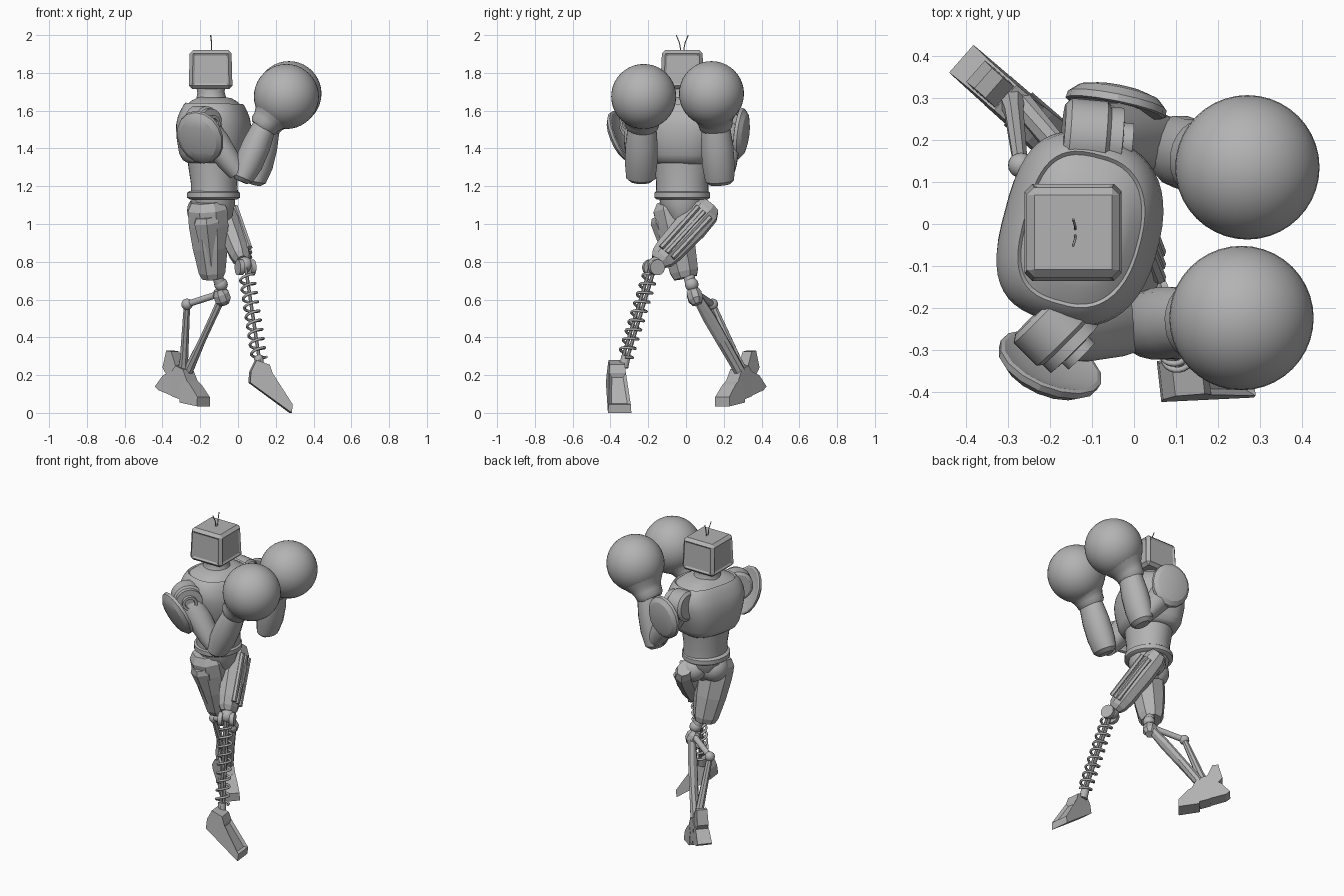
import bpy, bmesh, math
from mathutils import Vector, Matrix

if "Cube" in bpy.data.objects:
    bpy.data.objects.remove(bpy.data.objects["Cube"])

grey = bpy.data.materials.new("plain grey")
grey.use_nodes = True
grey.diffuse_color = (0.45, 0.45, 0.45, 1)
grey.node_tree.nodes["Principled BSDF"].inputs["Base Color"].default_value = (0.45, 0.45, 0.45, 1)


def finish(name, bm, angle=35):
    """Turn a bmesh into a named, shaded object."""
    bmesh.ops.recalc_face_normals(bm, faces=bm.faces)
    mesh = bpy.data.meshes.new(name)
    bm.to_mesh(mesh)
    bm.free()
    obj = bpy.data.objects.new(name, mesh)
    bpy.context.collection.objects.link(obj)
    mesh.materials.append(grey)
    if angle:
        bpy.ops.object.select_all(action='DESELECT')
        obj.select_set(True)
        bpy.context.view_layer.objects.active = obj
        bpy.ops.object.shade_smooth_by_angle(angle=math.radians(angle))


def loft(name, start, end, rings, sides=24, twist=0.0, angle=35, front=2, back=2):
    """Rings of (position along the axis 0..1, radius u, radius v); front and back set how square they are."""
    a, b = Vector(start), Vector(end)
    w = (b - a).normalized()
    v = (Vector((0, 1, 0)) - w * w.y).normalized()
    u = v.cross(w)
    turn = Matrix.Rotation(twist, 3, w)
    u, v = turn @ u, turn @ v
    shape = []
    for i in range(sides):
        k = math.tau * (i + 0.5) / sides
        x, y = math.cos(k), math.sin(k)
        power = 2 / (front if x > 0 else back)
        shape.append((math.copysign(abs(x) ** power, x), math.copysign(abs(y) ** power, y)))
    bm = bmesh.new()
    loops = [[bm.verts.new(a.lerp(b, t) + u * ru * x + v * rv * y) for x, y in shape] for t, ru, rv in rings]
    for low, high in zip(loops, loops[1:]):
        for i in range(sides):
            bm.faces.new((low[i - 1], low[i], high[i], high[i - 1]))
    bm.faces.new(loops[0])
    bm.faces.new(loops[-1])
    finish(name, bm, angle)


def rod(name, a, b, r, sides=12):
    loft(name, a, b, [(0, r, r), (1, r, r)], sides)


def ball(name, centre, r, segs=20):
    bm = bmesh.new()
    bmesh.ops.create_uvsphere(bm, u_segments=segs, v_segments=segs // 2, radius=r)
    bm.transform(Matrix.Translation(centre))
    finish(name, bm, 50)


def prism(name, profile, origin, yaw, width, taper=1.0, inset=False):
    """Extrude a (length, height) profile sideways; the top may be narrower."""
    along = Vector((math.cos(yaw), math.sin(yaw), 0))
    side = Vector((-along.y, along.x, 0))
    top = max(z for s, z in profile)
    bm = bmesh.new()
    ends = []
    for k in (-0.5, 0.5):
        ends.append([bm.verts.new(Vector(origin) + along * s + Vector((0, 0, z))
                     + side * k * width * (1 + (taper - 1) * z / top)) for s, z in profile])
    strips = [bm.faces.new((ends[0][i - 1], ends[0][i], ends[1][i], ends[1][i - 1])) for i in range(len(profile))]
    bm.faces.new(ends[0])
    bm.faces.new(ends[1])
    bmesh.ops.recalc_face_normals(bm, faces=bm.faces)
    bm.normal_update()
    if inset:
        face = max(strips, key=lambda f: f.calc_area() * (f.normal.z > 0))
        bmesh.ops.inset_region(bm, faces=[face], thickness=0.022, depth=-0.015)
    finish(name, bm, 0)


def wire(name, points, r):
    curve = bpy.data.curves.new(name, 'CURVE')
    curve.dimensions = '3D'
    curve.bevel_depth = r
    curve.bevel_resolution = 1
    curve.use_fill_caps = True
    line = curve.splines.new('POLY')
    line.points.add(len(points) - 1)
    for p, q in zip(line.points, points):
        p.co = (*q, 1)
    curve.materials.append(grey)
    bpy.context.collection.objects.link(bpy.data.objects.new(name, curve))


# Head: bevelled box, slightly narrower on top, with shallow panels on its sides
bm = bmesh.new()
bmesh.ops.create_cube(bm, size=1)
for vert in bm.verts:
    if vert.co.z > 0:
        vert.co.x *= 0.95
        vert.co.y *= 0.92
bm.transform(Matrix.Translation((-0.145, -0.02, 1.818)) @ Matrix.Diagonal((0.232, 0.232, 0.207, 1)))
bmesh.ops.bevel(bm, geom=bm.edges[:], offset=0.018, segments=1, affect='EDGES', profile=0.5)
bm.normal_update()
panels = [f for f in bm.faces if abs(f.normal.z) < 0.3 and f.calc_area() > 0.015]
bmesh.ops.inset_individual(bm, faces=panels, thickness=0.016, depth=-0.007)
finish("head", bm, 0)
for s in (-1, 1):
    wire("antenna", [(-0.14, -0.02 + s * 0.006, 1.91), (-0.14, -0.02 + s * 0.015, 1.96),
                     (-0.145, -0.02 + s * 0.032, 2.0)], 0.003)

# Torso: waist, chest shell, collar and neck
loft("waist", (-0.125, -0.02, 1.15), (-0.13, -0.02, 1.38),
     [(0, .125, .14), (0.3, .123, .138), (0.7, .135, .15), (1, .14, .155)], 32, -0.1)
loft("chest", (-0.13, -0.015, 1.32), (-0.122, -0.015, 1.67),
     [(0, .125, .15), (.04, .152, .17), (.14, .172, .187), (.4, .187, .212), (.58, .187, .228),
      (.7, .178, .226), (.8, .164, .215), (.88, .15, .196), (.91, .141, .184), (.89, .134, .176),
      (.95, .11, .14), (1, .08, .09)],
     48, -0.26, 35, 2.4, 3)
loft("neck", (-0.14, -0.02, 1.63), (-0.145, -0.02, 1.74),
     [(0, .095, .11), (.3, .08, .085), (.6, .073, .075), (1, .078, .08)])
loft("belt", (-0.13, -0.02, 1.13), (-0.13, -0.02, 1.175),
     [(0, .125, .135), (.2, .14, .148), (.8, .14, .148), (1, .125, .135)], 32)
loft("pelvis", (-0.12, -0.02, 0.97), (-0.13, -0.02, 1.14),
     [(0, .05, .04), (.35, .095, .075), (.75, .115, .12), (1, .12, .125)], 12)

# Arms: joint, upper arm, forearm and big round glove
arms = [
    ("right", (-.23, -.21, 1.535), (-.125, -.315, 1.53), (-.17, -.25, 1.5), (.0, -.245, 1.27),
     (.015, -.24, 1.225), (.15, -.232, 1.54), (.256, -.224, 1.675)),
    ("left", (-.17, .21, 1.55), (-.005, .195, 1.54), (-.08, .215, 1.5), (.08, .195, 1.27),
     (.085, .18, 1.21), (.165, .155, 1.54), (.27, .135, 1.69)),
]
for side, j0, j1, shoulder, elbow, low, wrist, glove in arms:
    loft(side + "_shoulder_joint", j0, j1,
         [(0, .075, .075), (.08, .092, .092), (.6, .092, .092), (.66, .08, .08), (.84, .08, .08),
          (.86, .045, .045), (1, .045, .045), (1, .03, .03), (.93, .028, .028)])
    loft(side + "_upper_arm", shoulder, elbow, [(0, .075, .075), (.3, .078, .08), (.8, .06, .07), (1, .05, .06)], 16)
    loft(side + "_forearm", low, wrist,
         [(0, .035, .055), (.06, .06, .078), (.3, .077, .087), (.6, .077, .087), (.88, .066, .078), (1, .06, .07)], 16)
    loft(side + "_glove_cuff", wrist, glove,
         [(-.25, .064, .074), (-.15, .078, .088), (0, .08, .092), (.15, .092, .102), (.28, .112, .116), (.5, .14, .14)])
    ball(side + "_glove", glove, 0.172, 40)


def pad(name, centre, out, half_w, half_h):
    """Shallow shell whose outer side faces out."""
    c, n = Vector(centre), Vector(out).normalized()
    up = (Vector((0, 0, 1)) - n * n.z).normalized()
    side = up.cross(n)
    bm = bmesh.new()
    loops = [[bm.verts.new(c + n * h + side * half_w * k * math.cos(math.tau * i / 16)
              + up * half_h * k * math.sin(math.tau * i / 16)) for i in range(16)]
             for h, k in [(.022, .5), (.005, .92), (.008, 1), (.025, .98), (.045, .8), (.055, .5)]]
    for a, b in zip(loops, loops[1:]):
        for i in range(16):
            bm.faces.new((a[i], a[i - 1], b[i - 1], b[i]))
    bm.faces.new(loops[0])
    bm.faces.new(loops[-1])
    finish(name, bm, 25)


pad("right_shoulder_pad", (-.195, -.322, 1.465), (-.36, -.84, -.4), .13, .15)
pad("left_shoulder_pad", (-.045, .27, 1.48), (.2, 1, -.12), .122, .138)

# Left leg: broad thigh with ridges, knee, spring shin and wedge foot
hip, knee = Vector((-.085, .13, 1.1)), Vector((.025, -.145, .8))
loft("left_thigh", hip, knee,
     [(0, .045, .058), (.1, .062, .084), (.35, .068, .09), (.8, .062, .08), (.93, .052, .07), (1, .036, .05)],
     8, 0, 0)
for k in (-1, 0, 1):
    shift = Vector((.058, .032 * k, -.028 * k))
    rod("left_thigh_ridge", hip.lerp(knee, .12) + shift, hip.lerp(knee, .84) + shift * .95, .015, 6)
ball("left_hip_ball", (-.1, .06, 1.07), .075)
ball("left_knee_ball", (.035, -.16, .785), .042)
for k in (-1, 1):
    rod("left_knee_disc", (.04 + .018 * k, -.172 + .012 * k, .77), (.04 + .042 * k, -.172 + .022 * k, .77), .042, 16)
top, bottom = Vector((.042, -.18, .76)), Vector((.118, -.335, .25))
axis = (bottom - top).normalized()
u = axis.cross(Vector((0, 1, 0))).normalized()
v = axis.cross(u)
turns, steps = 9, 200
wire("left_shin_spring", [top.lerp(bottom, .06 + .86 * i / steps) + .038 * (
     u * math.cos(math.tau * turns * i / steps) + v * math.sin(math.tau * turns * i / steps))
     for i in range(steps + 1)], .0075)
for k in (-1, 1):
    rod("left_shin_rod", top + v * .012 * k, bottom + v * .012 * k, .01, 8)
prism("left_foot", [(.095, .28), (.165, .255), (.18, .21), (.285, .045), (.28, 0), (.06, .16), (.065, .22)],
      (0, -.382, 0), .11, .125, .62, True)
rod("left_ankle", (.115, -.33, .24), (.108, -.318, .3), .025)

# Right leg: broad faceted thigh, ball knee, paired struts and plated foot
loft("right_thigh", (-.165, -.09, 1.12), (-.135, -.002, .715),
     [(0, .09, .07), (.1, .113, .1), (.3, .113, .1), (.6, .1, .094), (.92, .076, .08), (1, .06, .066)], 8, 0, 0)
loft("right_thigh_plate", (-.17, -.14, 1.04), (-.14, -.045, .76),
     [(0, .06, .045), (.1, .075, .058), (.8, .045, .048), (1, .035, .04)], 6, 0, 0)
ball("right_hip_ball", (-.18, -.03, 1.07), .09)
rod("right_knee_socket", (-.115, .01, .74), (-.09, .03, .67), .03)
ball("right_knee_ball", (-.09, .03, .68), .036)
loft("right_knee_block", (-.1, .035, .655), (-.07, .06, .575),
     [(0, .03, .03), (.3, .046, .042), (.7, .046, .042), (1, .025, .025)], 8, 0, 0)
loft("right_front_strut", (-.08, .055, .62), (-.265, .285, .22),
     [(0, .022, .026), (.3, .02, .036), (.6, .02, .034), (1, .028, .03)], 8, 0, 0)
rod("right_link_strut", (-.085, .05, .635), (-.27, .14, .575), .018)
ball("right_link_joint", (-.27, .14, .575), .03)
loft("right_rear_strut", (-.27, .14, .575), (-.29, .3, .21), [(0, .018, .018), (.8, .024, .026), (1, .034, .034)], 8)
yaw = math.atan2(-.66, .75)
plates = {
    "toe": ([(.035, .18), (.075, .15), (.13, .085), (.13, .035), (.005, .055), (.005, .14)], .11),
    "instep": ([(-.06, .22), (-.035, .25), (.02, .23), (.05, .17), (.045, .06), (-.06, .09)], .1),
    "heel": ([(-.175, .14), (-.12, .2), (-.06, .22), (-.05, .09), (-.15, .12)], .1),
    "spur": ([(-.13, .24), (-.105, .33), (-.07, .325), (-.03, .23), (-.04, .2), (-.1, .2)], .08),
}
for part, (profile, width) in plates.items():
    prism("right_foot_" + part, profile, (-.28, .278, 0), yaw, width, .8)
